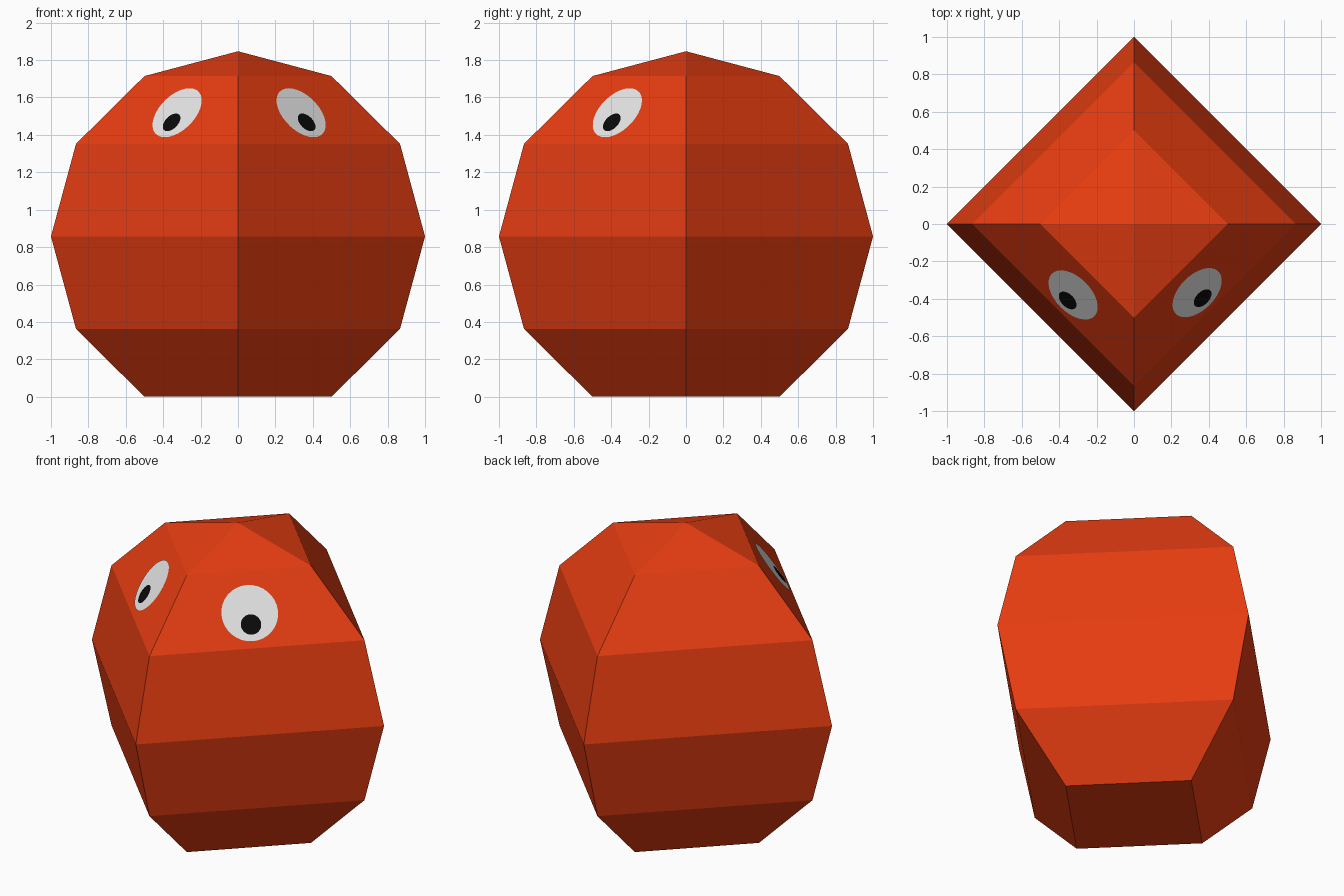
import bpy, bmesh, math
from mathutils import Vector, Matrix

if "Cube" in bpy.data.objects:
    bpy.data.objects.remove(bpy.data.objects["Cube"])


def material(name, color):
    m = bpy.data.materials.new(name)
    m.diffuse_color = (*color, 1)
    m.use_nodes = True
    m.node_tree.nodes["Principled BSDF"].inputs["Base Color"].default_value = m.diffuse_color
    return m


def add_object(name, bm, mat):
    mesh = bpy.data.meshes.new(name)
    bm.to_mesh(mesh)
    bm.free()
    mesh.materials.append(mat)
    ob = bpy.data.objects.new(name, mesh)
    bpy.context.collection.objects.link(ob)
    return ob


red = material("orange_red", (0.8, 0.0467, 0.0056))
white = material("eye_white", (0.8, 0.8, 0.8))
black = material("pupil_black", (0.003, 0.003, 0.003))

# Body: four-sided faceted ball, cut flat at the bottom
MID, HALF = 0.857, 0.99
bm = bmesh.new()
rings = []
for deg in (-60, -30, 0, 30, 60):
    a = math.radians(deg)
    r, z = math.cos(a), MID + HALF * math.sin(a)
    rings.append([bm.verts.new((r * math.cos(k * math.pi / 2),
                                r * math.sin(k * math.pi / 2), max(z, 0)))
                  for k in range(4)])
apex = bm.verts.new((0, 0, MID + HALF))
for low, high in zip(rings, rings[1:]):
    for k in range(4):
        j = (k + 1) % 4
        bm.faces.new((low[k], low[j], high[j], high[k]))
for k in range(4):
    bm.faces.new((rings[-1][k], rings[-1][(k + 1) % 4], apex))
bm.faces.new(rings[0][::-1])
bmesh.ops.recalc_face_normals(bm, faces=bm.faces)
add_object("body", bm, red)


# Eyes: thin round plates lying on the two upper front facets
def plate(name, side, along, drop, radius, lift, mat):
    out = Vector((side, -1, 0)).normalized()
    slope = math.atan2(0.362, 0.2588)
    up = -out * math.cos(slope) + Vector((0, 0, math.sin(slope)))
    across = Vector((0, 0, 1)).cross(out)
    normal = across.cross(up)
    # point on the facet at eye height; positive along runs towards the front
    centre = out * 0.4951 + Vector((0, 0, 1.516))
    centre += across * (-side * along) - up * drop + normal * lift
    m = Matrix((across, up, normal)).transposed().to_4x4()
    m.translation = centre
    bm = bmesh.new()
    bmesh.ops.create_circle(bm, cap_ends=True, segments=32, radius=radius, matrix=m)
    bm.normal_update()
    for f in bm.faces:
        if f.normal.dot(normal) < 0:
            f.normal_flip()
    add_object(name, bm, mat)


for label, side, along in (("right", 1, 0.021), ("left", -1, 0.038)):
    plate(label + "_eye", side, along, 0, 0.161, 0.004, white)
    plate(label + "_pupil", side, along, 0.066, 0.058, 0.008, black)
